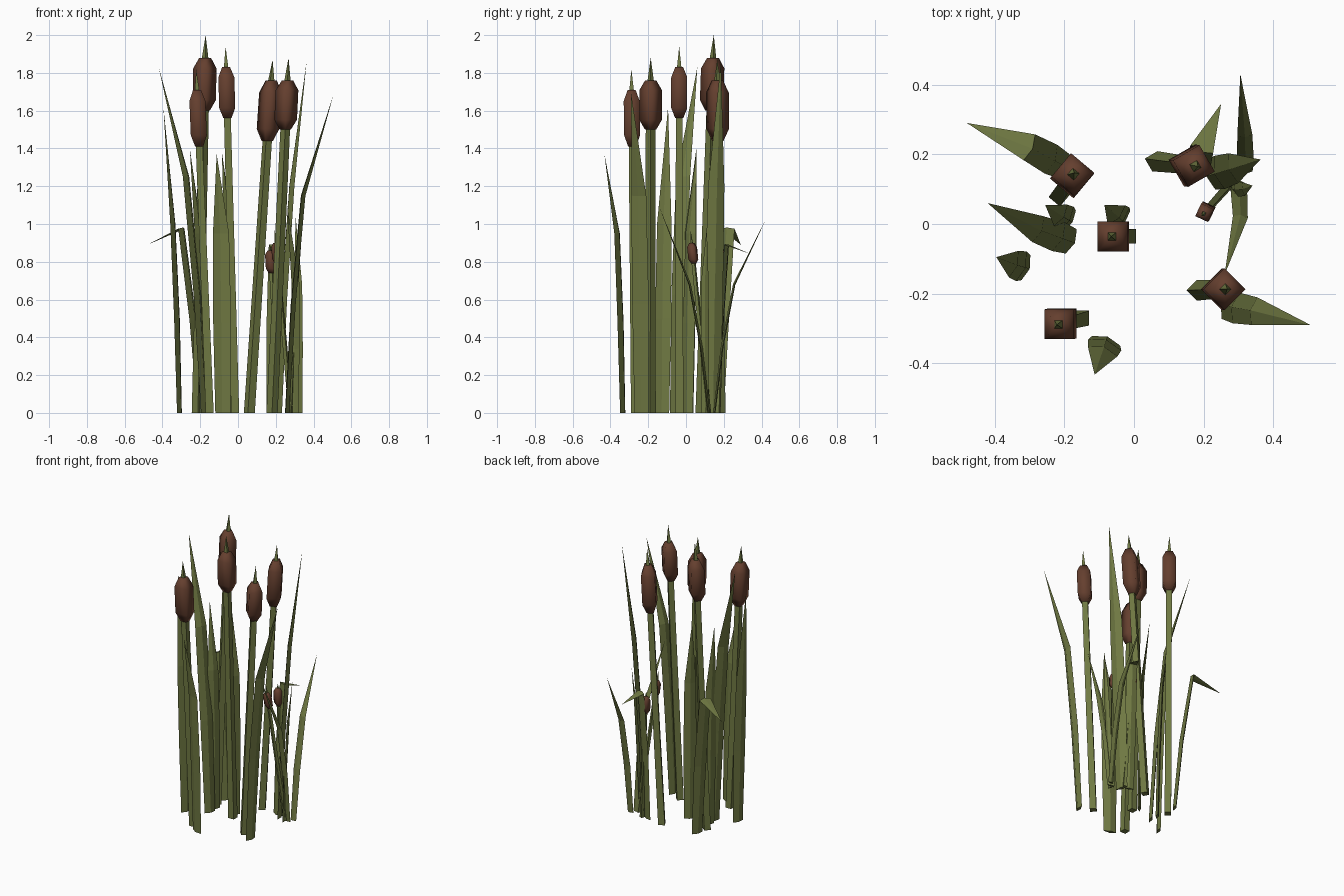
import bpy, bmesh, math
from mathutils import Vector

if "Cube" in bpy.data.objects:
    bpy.data.objects.remove(bpy.data.objects["Cube"])


def material(name, rgb):
    m = bpy.data.materials.new(name)
    m.use_nodes = True
    m.diffuse_color = (*rgb, 1)
    m.node_tree.nodes["Principled BSDF"].inputs["Base Color"].default_value = (*rgb, 1)
    return m


GREEN = material("reed green", (0.16, 0.19, 0.055))
BROWN = material("seed brown", (0.13, 0.05, 0.028))


def skin(name, rings, mat, smooth=False):
    """Join matching rings of points into a closed tube."""
    bm = bmesh.new()
    loops = [[bm.verts.new(p) for p in ring] for ring in rings]
    n = len(loops[0])
    for low, high in zip(loops, loops[1:]):
        for i in range(n):
            j = (i + 1) % n
            bm.faces.new((low[i], low[j], high[j], high[i]))
    bm.faces.new(loops[0][::-1])
    bm.faces.new(loops[-1])
    bmesh.ops.remove_doubles(bm, verts=bm.verts, dist=0.0001)
    bmesh.ops.recalc_face_normals(bm, faces=bm.faces)
    for f in bm.faces:
        f.smooth = smooth
    mesh = bpy.data.meshes.new(name)
    bm.to_mesh(mesh)
    bm.free()
    mesh.materials.append(mat)
    obj = bpy.data.objects.new(name, mesh)
    bpy.context.collection.objects.link(obj)
    return obj


def ring(center, radius, turn, sides=4):
    return [center + radius * Vector((math.cos(a), math.sin(a), 0))
            for a in (turn + math.tau * i / sides for i in range(sides))]


def cattail(name, base, top, head_low, head_high, tip, radius, stem, degrees):
    """Leaning stem, faceted seed head and pointed spike."""
    turn = math.radians(degrees)
    foot = Vector((*base, 0))
    end = Vector((*top, head_high))

    def at(z):
        return foot.lerp(end, z / head_high)

    skin(name + "_stem", [ring(at(z), stem * k, turn)
                          for z, k in ((0, 1), (head_low + 0.02, 0.85))], GREEN)
    bevel = (head_high - head_low) * 0.2
    profile = ((head_low, 0.5), (head_low + bevel, 1),
               (head_high - bevel, 1), (head_high, 0.5))
    skin(name + "_head", [ring(at(z), radius * k, turn) for z, k in profile], BROWN, True)
    skin(name + "_spike", [ring(at(head_high - 0.01), radius * 0.3, turn),
                           ring(at(tip), 0, turn)], GREEN)


def leaf(name, base, kink, tip, half):
    """Long blade with a ridge, bent once and tapering to a point."""
    a, k, t = Vector((*base, 0)), Vector(kink), Vector(tip)
    mid = a.lerp(k, 0.5)
    mid.x = a.x + (k.x - a.x) * 0.38
    mid.y = a.y + (k.y - a.y) * 0.38
    path = [a, mid, k, t]
    lean = Vector((t.x - a.x, t.y - a.y, 0)).normalized()
    side = Vector((-lean.y, lean.x, 0))
    rings = []
    for i, (p, w) in enumerate(zip(path, (0.85, 1, 0.9, 0))):
        along = (path[min(i + 1, 3)] - path[max(i - 1, 0)]).normalized()
        out = side.cross(along).normalized()
        if i == 0:
            out = lean
        s, o = side * half * w, out * half * w * 0.3
        rings.append([p + s, p + o, p - s, p - o])
    skin(name, rings, GREEN)


# Tall cattails
cattail("back_right_cattail", (-0.215, 0.08), (-0.174, 0.143), 1.6, 1.88, 2.0, 0.062, 0.03, 5)
cattail("middle_cattail", (-0.015, -0.035), (-0.063, -0.036), 1.56, 1.83, 1.94, 0.06, 0.03, 45)
cattail("back_left_cattail", (0.06, 0.18), (0.176, 0.166), 1.44, 1.76, 1.87, 0.062, 0.03, -15)
cattail("front_left_cattail", (0.18, -0.19), (0.262, -0.187), 1.5, 1.76, 1.88, 0.06, 0.03, 0)
cattail("front_right_cattail", (-0.15, -0.27), (-0.217, -0.288), 1.41, 1.71, 1.82, 0.06, 0.03, 45)

# Young cattails
cattail("young_front_cattail", (0.28, 0.12), (0.2, 0.03), 0.79, 0.9, 0.97, 0.028, 0.014, 20)
cattail("young_back_cattail", (0.22, 0.17), (0.17, 0.195), 0.74, 0.86, 0.89, 0.03, 0.014, 20)

# Upright and broken blades
leaf("broken_right_leaf", (-0.2, 0.165), (-0.3, 0.22, 0.975), (-0.48, 0.29, 0.89), 0.045)
leaf("tall_right_leaf", (-0.18, -0.05), (-0.275, -0.015, 1.25), (-0.42, 0.06, 1.83), 0.045)
leaf("outer_right_leaf", (-0.31, -0.125), (-0.345, -0.115, 1.0), (-0.395, -0.095, 1.62), 0.045)
leaf("front_leaf", (-0.08, -0.335), (-0.09, -0.365, 0.95), (-0.113, -0.432, 1.37), 0.05)
leaf("middle_leaf", (-0.035, 0.01), (-0.05, 0.025, 0.95), (-0.085, 0.055, 1.38), 0.042)
leaf("inner_right_leaf", (-0.185, 0.01), (-0.21, 0.025, 0.95), (-0.255, 0.055, 1.4), 0.04)
leaf("tall_left_leaf", (0.22, 0.14), (0.285, 0.16, 1.2), (0.363, 0.185, 1.86), 0.05)
leaf("broken_back_leaf", (0.18, 0.165), (0.195, 0.215, 0.89), (0.25, 0.345, 0.84), 0.038)
leaf("back_left_leaf", (0.32, 0.15), (0.318, 0.255, 0.68), (0.305, 0.43, 1.04), 0.024)
leaf("bowed_left_leaf", (0.3, 0.12), (0.305, 0.02, 0.68), (0.26, -0.145, 1.1), 0.024)
leaf("upright_left_leaf", (0.28, 0.1), (0.315, 0.1, 0.7), (0.34, 0.11, 0.98), 0.022)
leaf("front_left_leaf", (0.26, -0.235), (0.345, -0.25, 1.15), (0.507, -0.29, 1.69), 0.045)
